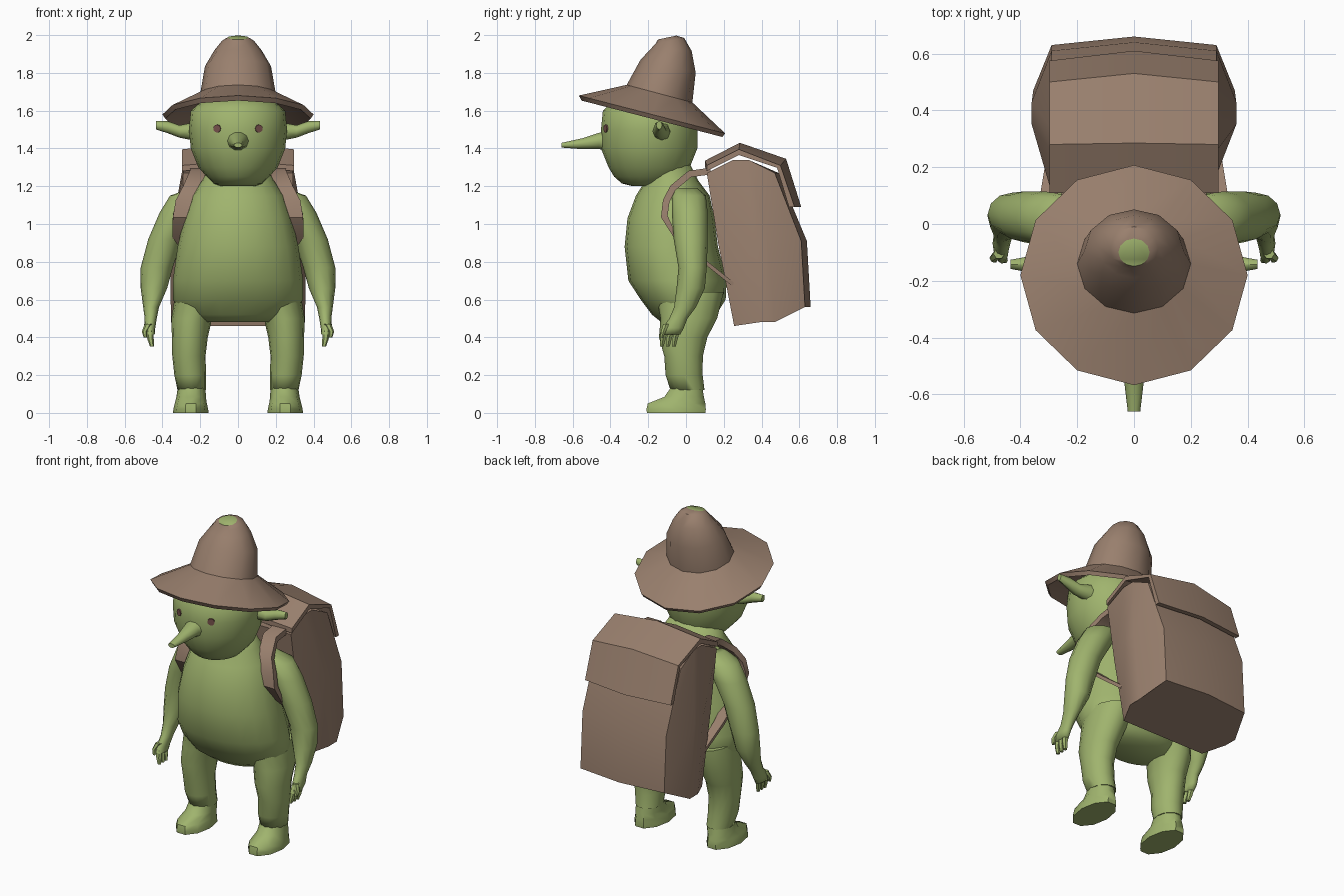
import bpy, bmesh
from math import radians, degrees, atan2, sin, cos, pi, sqrt
from mathutils import Matrix, Vector

if "Cube" in bpy.data.objects:
    bpy.data.objects.remove(bpy.data.objects["Cube"])


def material(name, color):
    m = bpy.data.materials.new(name)
    m.use_nodes = True
    m.diffuse_color = (*color, 1)
    for node in m.node_tree.nodes:
        if node.type == 'BSDF_PRINCIPLED':
            node.inputs["Base Color"].default_value = (*color, 1)
    return m


GREEN = material("skin green", (.35, .455, .155))
BROWN = material("leather brown", (.32, .215, .155))
EYE = material("eye reddish brown", (.18, .08, .07))


def finish(bm, name, mats, angle):
    bmesh.ops.recalc_face_normals(bm, faces=bm.faces[:])
    me = bpy.data.meshes.new(name)
    bm.to_mesh(me)
    bm.free()
    for m in mats:
        me.materials.append(m)
    ob = bpy.data.objects.new(name, me)
    bpy.context.collection.objects.link(ob)
    bpy.ops.object.select_all(action='DESELECT')
    ob.select_set(True)
    bpy.context.view_layer.objects.active = ob
    bpy.ops.object.shade_smooth_by_angle(angle=radians(angle))
    return ob


def skin(name, loops, mats, angle=50, cap_index=0):
    """Bridge point loops of equal length and cap both ends."""
    bm = bmesh.new()
    vs = [[bm.verts.new(p) for p in loop] for loop in loops]
    n = len(vs[0])
    for a, b in zip(vs, vs[1:]):
        for i in range(n):
            j = (i + 1) % n
            bm.faces.new((a[i], a[j], b[j], b[i]))
    bm.faces.new(vs[0])
    bm.faces.new(vs[-1]).material_index = cap_index
    return finish(bm, name, mats, angle)


def loft(name, rings, mats, n=16, side=1, axis='X', angle=50, phase=0, cap_index=0):
    """Rings are (x, y, z, rx, ry, tilt in degrees)."""
    loops = []
    for x, y, z, rx, ry, *tilt in rings:
        rot = Matrix.Rotation(radians(tilt[0] if tilt else 0), 3, axis)
        loop = []
        for i in range(n):
            a = 2 * pi * i / n + phase
            p = rot @ Vector((rx * cos(a), ry * sin(a), 0)) + Vector((x, y, z))
            loop.append((p.x * side, p.y, p.z))
        loops.append(loop)
    return skin(name, loops, mats, angle, cap_index)


# Torso and head
loft("torso", [(0, 0, .48, .2, .13), (0, -.01, .52, .29, .17), (0, -.015, .6, .345, .225),
               (0, -.045, .7, .345, .26), (0, -.078, .88, .32, .247), (0, -.08, 1.03, .285, .23),
               (0, -.07, 1.15, .245, .195), (0, -.075, 1.23, .19, .14), (0, -.09, 1.32, .14, .11)],
     [GREEN], n=20, angle=80)
loft("head", [(0, -.2, 1.2, .09, .08), (0, -.2, 1.215, .13, .14), (0, -.19, 1.25, .165, .19),
              (0, -.195, 1.3, .21, .215), (0, -.195, 1.4, .25, .255), (0, -.195, 1.5, .26, .255),
              (0, -.2, 1.6, .25, .24), (0, -.2, 1.66, .18, .18)], [GREEN], n=20, angle=80)
loft("nose", [(0, -.4, 1.435, .07, .06, 90), (0, -.46, 1.44, .05, .045, 90),
              (0, -.55, 1.425, .035, .03, 90), (0, -.66, 1.417, .022, .013, 90)], [GREEN], n=10)

# Hat with a worn tip
loft("hat", [(0, -.15, 1.625, .24, .24, -14), (0, -.18, 1.557, .385, .385, -14.5),
             (0, -.18, 1.58, .4, .4, -14.5), (0, -.14, 1.69, .2, .18, -15),
             (0, -.095, 1.835, .175, .15, -13), (0, -.08, 1.92, .125, .11, -2),
             (0, -.085, 1.97, .085, .077, 11), (0, -.1, 1.987, .055, .05, 12)],
     [BROWN, GREEN], n=12, angle=42, cap_index=1)

for s, label in ((1, "left"), (-1, "right")):
    # Face details
    bpy.ops.mesh.primitive_cylinder_add(vertices=12, radius=.021, depth=.009,
                                        location=(s * .11, -.424, 1.505),
                                        rotation=(pi / 2, 0, s * radians(24.6)))
    eye = bpy.context.object
    eye.name = label + "_eye"
    eye.data.materials.append(EYE)
    loft(label + "_ear", [(.2, -.13, 1.49, .06, .05, 90), (.25, -.13, 1.49, .045, .045, 90),
                          (.31, -.14, 1.49, .033, .038, 90), (.37, -.142, 1.512, .032, .028, 90),
                          (.435, -.142, 1.523, .022, .016, 90)], [GREEN], n=8, side=s, axis='Y')

    # Leg and foot
    loft(label + "_leg", [(.2, .02, .64, .13, .18), (.245, .015, .5, .108, .15),
                          (.255, -.015, .4, .095, .128), (.26, -.013, .3, .088, .102),
                          (.253, -.01, .2, .084, .098), (.245, .008, .12, .075, .09)],
         [GREEN], side=s, angle=80)
    loft(label + "_foot", [(.245, .005, .14, .073, .085), (.248, -.01, .085, .078, .11),
                           (.25, -.05, .05, .085, .16), (.25, -.052, .02, .092, .165),
                           (.25, -.052, 0, .094, .163)], [GREEN], n=10, side=s)

    # Arm and hand
    loft(label + "_arm", [(.2, .0, 1.19, .05, .06, 0), (.26, .015, 1.15, .1, .09, 0),
                          (.315, .02, 1.06, .1, .095), (.385, .025, .92, .09, .09),
                          (.43, .035, .77, .085, .075), (.445, .025, .66, .07, .075),
                          (.46, -.005, .56, .042, .058), (.462, -.04, .5, .032, .048),
                          (.468, -.068, .45, .03, .056), (.465, -.085, .415, .024, .055)],
         [GREEN], n=12, side=s, angle=80)
    for k, y in enumerate((-.122, -.09, -.058)):
        loft(f"{label}_finger_{k + 1}", [(.467, y + .01, .435, .02, .018), (.463, y, .39, .017, .016),
                                         (.455, y - .006, .352, .011, .011)], [GREEN], n=6, side=s)
    loft(label + "_thumb", [(.475, -.105, .47, .02, .018), (.495, -.12, .43, .014, .014),
                            (.49, -.128, .4, .009, .009)], [GREEN], n=6, side=s)

    # Shoulder strap: a flat band swept along a path
    path = [(.21, .13, 1.28, .045), (.21, .02, 1.265, .045), (.245, -.07, 1.19, .045),
            (.285, -.105, 1.12, .045), (.3, -.115, 1.04, .045), (.308, -.06, .94, .04),
            (.3, .1, .8, .03), (.28, .25, .68, .025)]
    rings = []
    for i, (x, y, z, w) in enumerate(path):
        a, b = path[max(i - 1, 0)], path[min(i + 1, len(path) - 1)]
        tilt = degrees(atan2(a[1] - b[1], b[2] - a[2]))
        thick = .018 if i < 5 else .01
        rings.append((x, y, z, w * sqrt(2), thick * sqrt(2), tilt))
    loft(label + "_strap", rings, [BROWN], n=4, side=s, phase=pi / 4, angle=35)


# Backpack body: octagonal sections with bulging sides and back
def pack_section(front, mid, back, half, bulge):
    (fy, fz), (my, mz), (by, bz) = front, mid, back
    right = [(.29, fy, fz), (half, my - .04, mz), (half, my + .04, mz), (.29, by, bz)]
    left = [(-x, y, z) for x, y, z in reversed(right)]
    return right + [(0, by + bulge, bz)] + left + [(0, fy, fz)]


skin("backpack_body", [
    pack_section((.255, .46), (.43, .48), (.63, .56), .355, .03),
    pack_section((.17, .9), (.39, .93), (.61, .91), .36, .03),
    pack_section((.11, 1.27), (.29, 1.34), (.47, 1.27), .285, .02)], [BROWN], angle=25)

# Backpack flap: a folded sheet, raised along the middle
edge = [(.11, 1.31), (.28, 1.395), (.5, 1.31), (.575, 1.09)]
crest = [(.1, 1.335), (.285, 1.43), (.53, 1.345), (.61, 1.09)]


def flap_section(x, line):
    inner = [(y - .03 * t, z - .03 * (1 - t)) for (y, z), t in zip(line, (0, 0, .6, 1))]
    return [(x, y, z) for y, z in line + inner[::-1]]


skin("backpack_flap", [flap_section(-.297, edge), flap_section(0, crest),
                       flap_section(.297, edge)], [BROWN], angle=25)
